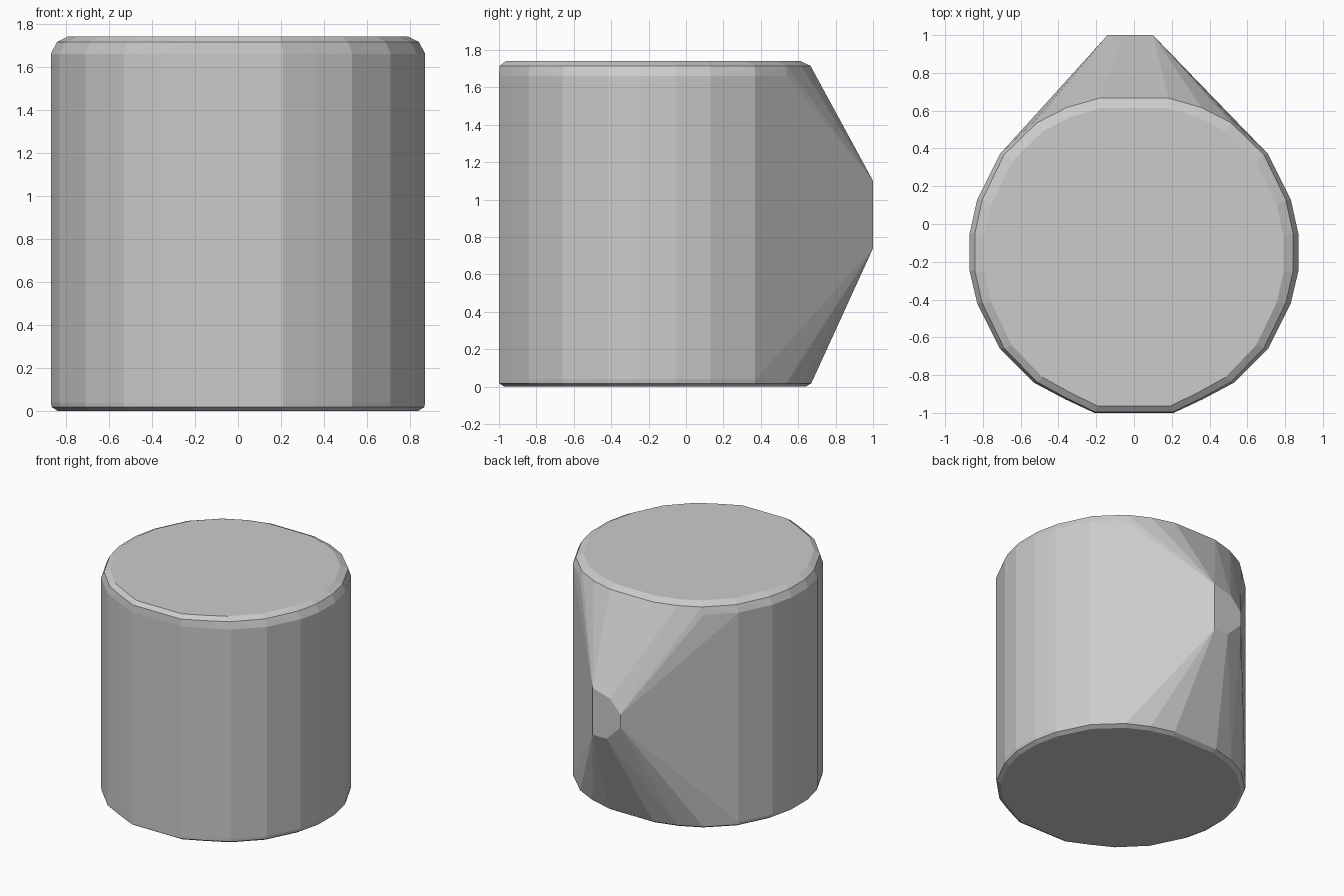
import bpy, bmesh, math

if "Cube" in bpy.data.objects:
    bpy.data.objects.remove(bpy.data.objects["Cube"])

# Half-irregular plan of the drum wall (x, y), walked around the outline
plan = [(0.21, -1.0), (0.36, -0.93), (0.53, -0.84), (0.71, -0.66), (0.83, -0.42),
        (0.87, -0.25), (0.87, -0.05), (0.83, 0.13), (0.71, 0.37), (0.53, 0.54),
        (0.37, 0.62), (0.19, 0.67)]
plan += [(-x, y) for x, y in reversed(plan)]

CY = -0.165  # drum axis in y

# Rounded rims: (x scale, y scale, y shift, height)
rings = [(0.962, 0.965, 0.0, 0.0), (0.995, 1.0, 0.0, 0.018), (1.0, 1.0, 0.0, 0.04),
         (1.0, 1.0, 0.0, 1.66), (0.968, 0.995, 0.0, 1.715), (0.91, 0.945, -0.01, 1.74)]

# Small blunt nose at the back (x, z)
nose = [(0.10, 1.10), (-0.05, 1.06), (-0.14, 0.96), (-0.14, 0.86), (-0.02, 0.74), (0.10, 0.74)]

bm = bmesh.new()
for sx, sy, dy, z in rings:
    for x, y in plan:
        bm.verts.new((x * sx, CY + (y - CY) * sy + dy, z))
for x, z in nose:
    bm.verts.new((x, 1.0, z))

# Skin the drum and nose as one tight convex shell
res = bmesh.ops.convex_hull(bm, input=bm.verts[:])
loose = [v for v in bm.verts if not v.link_faces]
bmesh.ops.delete(bm, geom=loose, context='VERTS')
bmesh.ops.dissolve_limit(bm, angle_limit=math.radians(1), verts=bm.verts[:], edges=bm.edges[:])
bmesh.ops.recalc_face_normals(bm, faces=bm.faces[:])

mesh = bpy.data.meshes.new("drum_body")
bm.to_mesh(mesh)
bm.free()
bpy.context.collection.objects.link(bpy.data.objects.new("drum_body", mesh))
